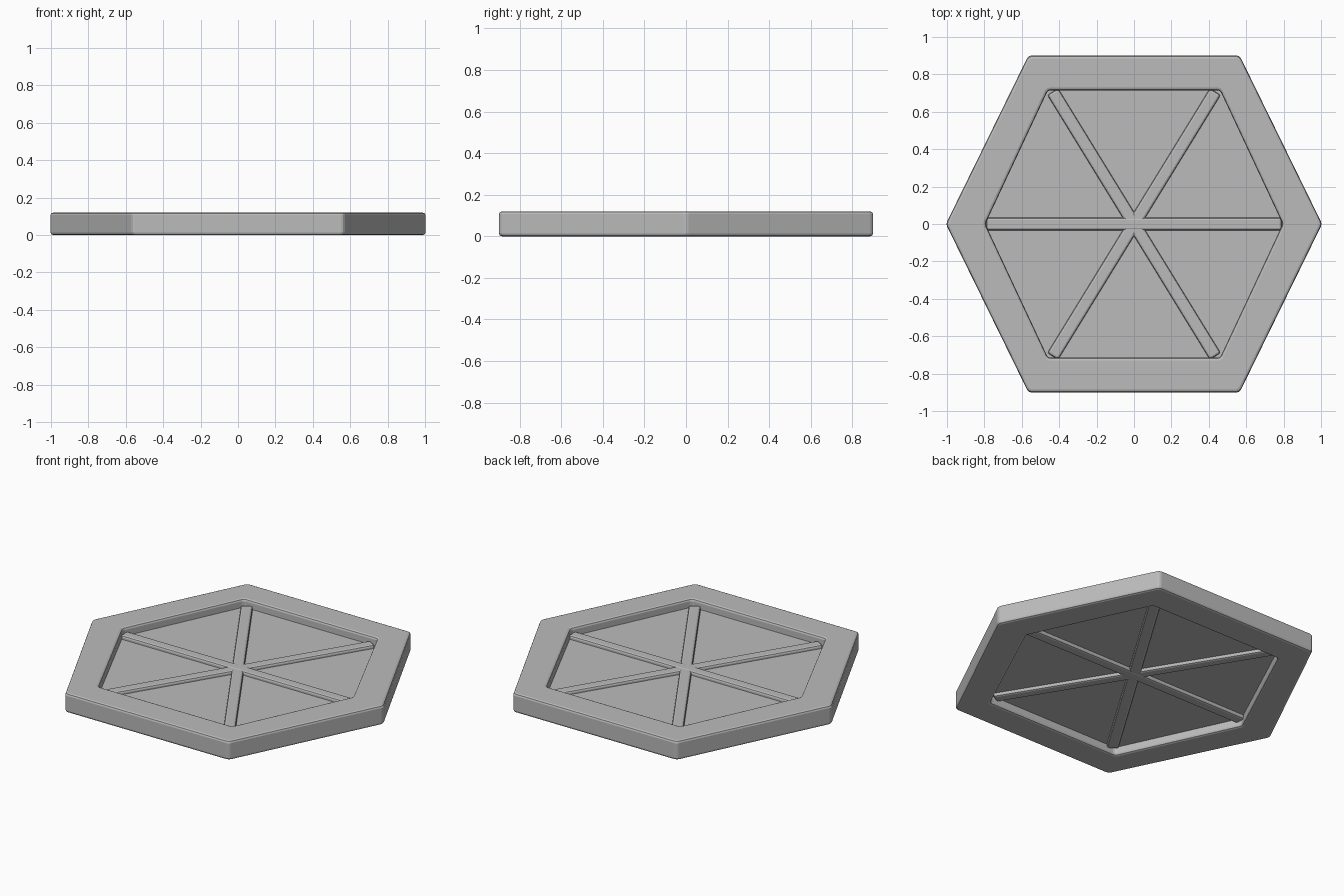
import bpy, bmesh, math

cube = bpy.data.objects.get("Cube")
if cube:
    bpy.data.objects.remove(cube, do_unlink=True)

grey = bpy.data.materials.new("plain grey")
grey.use_nodes = True
colour = (0.5, 0.5, 0.5, 1)
grey.diffuse_color = colour
grey.node_tree.nodes["Principled BSDF"].inputs["Base Color"].default_value = colour

HEIGHT, MID = 0.12, 0.06


def finish(name, bm, bevel=0):
    """Turn a bmesh into an object with softened edges."""
    bmesh.ops.recalc_face_normals(bm, faces=bm.faces)
    if bevel:
        bmesh.ops.bevel(bm, geom=bm.edges[:], offset=bevel, segments=2,
                        profile=0.5, affect='EDGES', clamp_overlap=True)
    mesh = bpy.data.meshes.new(name)
    bm.to_mesh(mesh)
    bm.free()
    mesh.materials.append(grey)
    obj = bpy.data.objects.new(name, mesh)
    bpy.context.collection.objects.link(obj)
    return obj


def hexagon(tip, side_x, side_y):
    return [(tip, 0), (side_x, side_y), (-side_x, side_y),
            (-tip, 0), (-side_x, -side_y), (side_x, -side_y)]


# Hexagonal frame ring
outer, inner = hexagon(1.006, 0.565, 0.9), hexagon(0.795, 0.46, 0.715)
bm = bmesh.new()
loops = [[bm.verts.new((x, y, z)) for x, y in ring]
         for ring, z in ((outer, 0), (outer, HEIGHT), (inner, HEIGHT), (inner, 0))]
for a, b in zip(loops, loops[1:] + loops[:1]):
    for i in range(6):
        j = (i + 1) % 6
        bm.faces.new((a[i], a[j], b[j], b[i]))
finish("window_frame", bm, 0.014)

# Thin pane, its rim buried in the frame
bm = bmesh.new()
pane = hexagon(0.82, 0.475, 0.735)
low, high = [[bm.verts.new((x, y, MID + dz)) for x, y in pane] for dz in (-0.008, 0.008)]
bm.faces.new(low)
bm.faces.new(high)
for i in range(6):
    j = (i + 1) % 6
    bm.faces.new((low[i], low[j], high[j], high[i]))
finish("pane", bm)


# Glazing bars crossing at the centre
def bar(name, length, angle, height):
    bm = bmesh.new()
    bmesh.ops.create_cube(bm, size=1)
    bmesh.ops.scale(bm, vec=(length, 0.068, height), verts=bm.verts)
    obj = finish(name, bm, 0.012)
    obj.location.z = MID
    obj.rotation_euler.z = angle


slant = math.atan2(0.7, 0.43)
bar("horizontal_bar", 1.58, 0, 0.062)
bar("rising_bar", 1.66, slant, 0.058)
bar("falling_bar", 1.66, -slant, 0.058)
